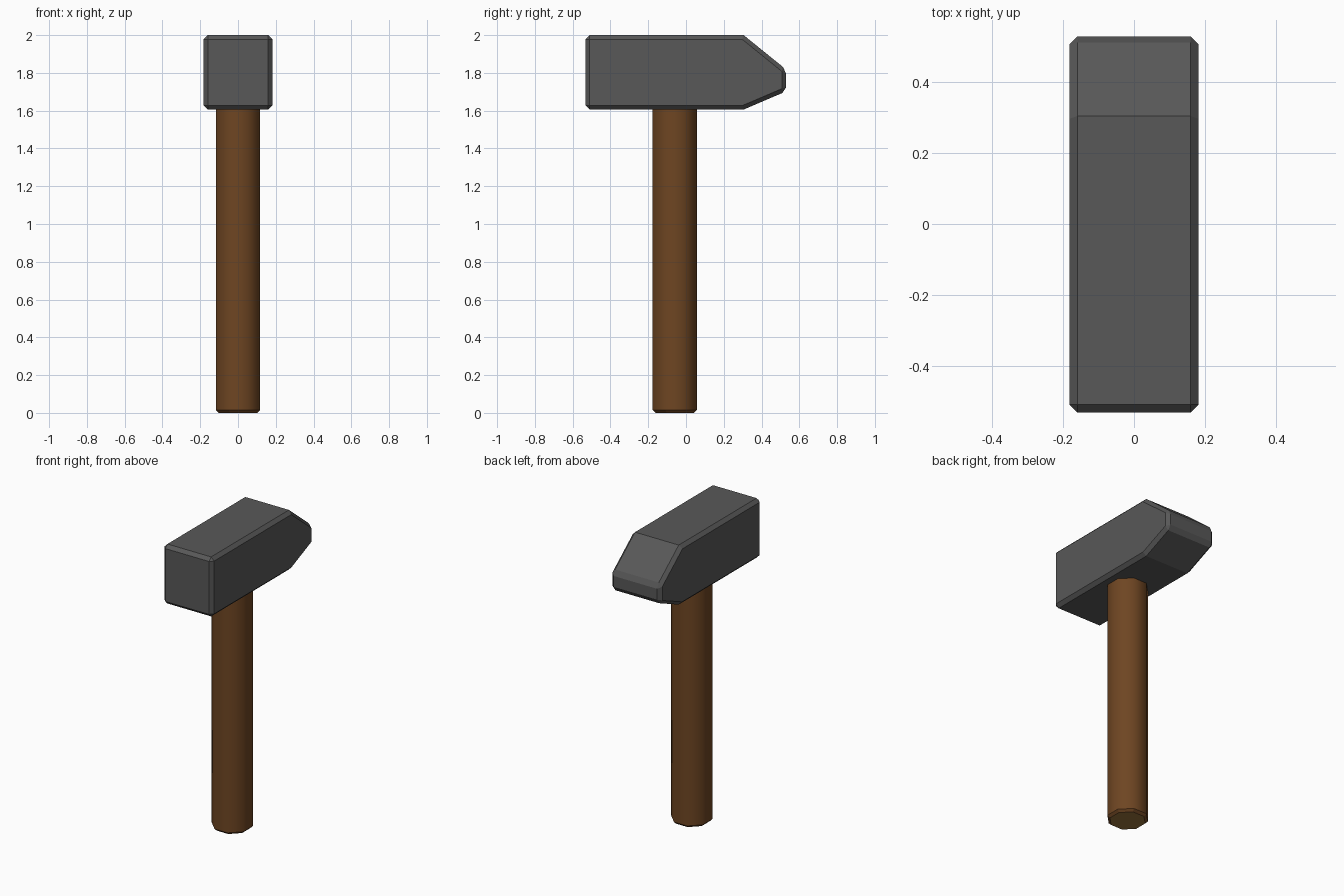
import bpy, bmesh, math

if "Cube" in bpy.data.objects:
    bpy.data.objects.remove(bpy.data.objects["Cube"])


def material(name, rgb):
    m = bpy.data.materials.new(name)
    m.diffuse_color = (*rgb, 1)
    m.use_nodes = True
    m.node_tree.nodes["Principled BSDF"].inputs["Base Color"].default_value = m.diffuse_color
    return m


def make_object(name, bm, mats):
    bmesh.ops.recalc_face_normals(bm, faces=bm.faces)
    mesh = bpy.data.meshes.new(name)
    bm.to_mesh(mesh)
    bm.free()
    for m in mats:
        mesh.materials.append(m)
    ob = bpy.data.objects.new(name, mesh)
    bpy.context.collection.objects.link(ob)
    return ob


def prism(points, vector):
    """Fill an outline and extrude it along a vector."""
    bm = bmesh.new()
    face = bm.faces.new([bm.verts.new(p) for p in points])
    ext = bmesh.ops.extrude_face_region(bm, geom=[face], use_keep_orig=True)
    verts = [g for g in ext["geom"] if isinstance(g, bmesh.types.BMVert)]
    bmesh.ops.translate(bm, verts=verts, vec=vector)
    bmesh.ops.recalc_face_normals(bm, faces=bm.faces)
    return bm


steel = material("dark steel", (0.098, 0.098, 0.098))
wood = material("brown wood", (0.156, 0.060, 0.016))
end_grain = material("end grain", (0.32, 0.17, 0.045))

# Hammer head: side profile with a tapered peen, chamfered except at the taper folds
HALF = 0.182
profile = [(-0.532, 1.606), (0.305, 1.606), (0.53, 1.702),
           (0.53, 1.818), (0.305, 2.0), (-0.532, 2.0)]
bm = prism([(-HALF, y, z) for y, z in profile], (2 * HALF, 0, 0))
folds = [e for e in bm.edges if all(abs(v.co.y - 0.305) < 0.001 for v in e.verts)
         and abs(e.verts[0].co.x - e.verts[1].co.x) > 0.1]
bmesh.ops.bevel(bm, geom=[e for e in bm.edges if e not in folds], offset=0.022,
                segments=1, profile=0.5, affect='EDGES')
make_object("hammer_head", bm, [steel])

# Handle: octagonal shaft with a chamfered foot and a paler end
R = 0.117 / math.cos(math.pi / 8)
ring = [(R * math.cos(a), -0.06 + R * math.sin(a), 0)
        for a in (math.pi / 8 + k * math.pi / 4 for k in range(8))]
bm = prism(ring, (0, 0, 1.65))
foot = [e for e in bm.edges if all(v.co.z < 0.001 for v in e.verts)]
bmesh.ops.bevel(bm, geom=foot, offset=0.015, segments=1, profile=0.5, affect='EDGES')
bm.normal_update()
for f in bm.faces:
    f.smooth = abs(f.normal.z) < 0.1
    f.material_index = 1 if f.normal.z < -0.9 else 0
for e in bm.edges:
    if abs(e.verts[0].co.z - e.verts[1].co.z) < 0.001:
        e.smooth = False
make_object("handle", bm, [wood, end_grain])
